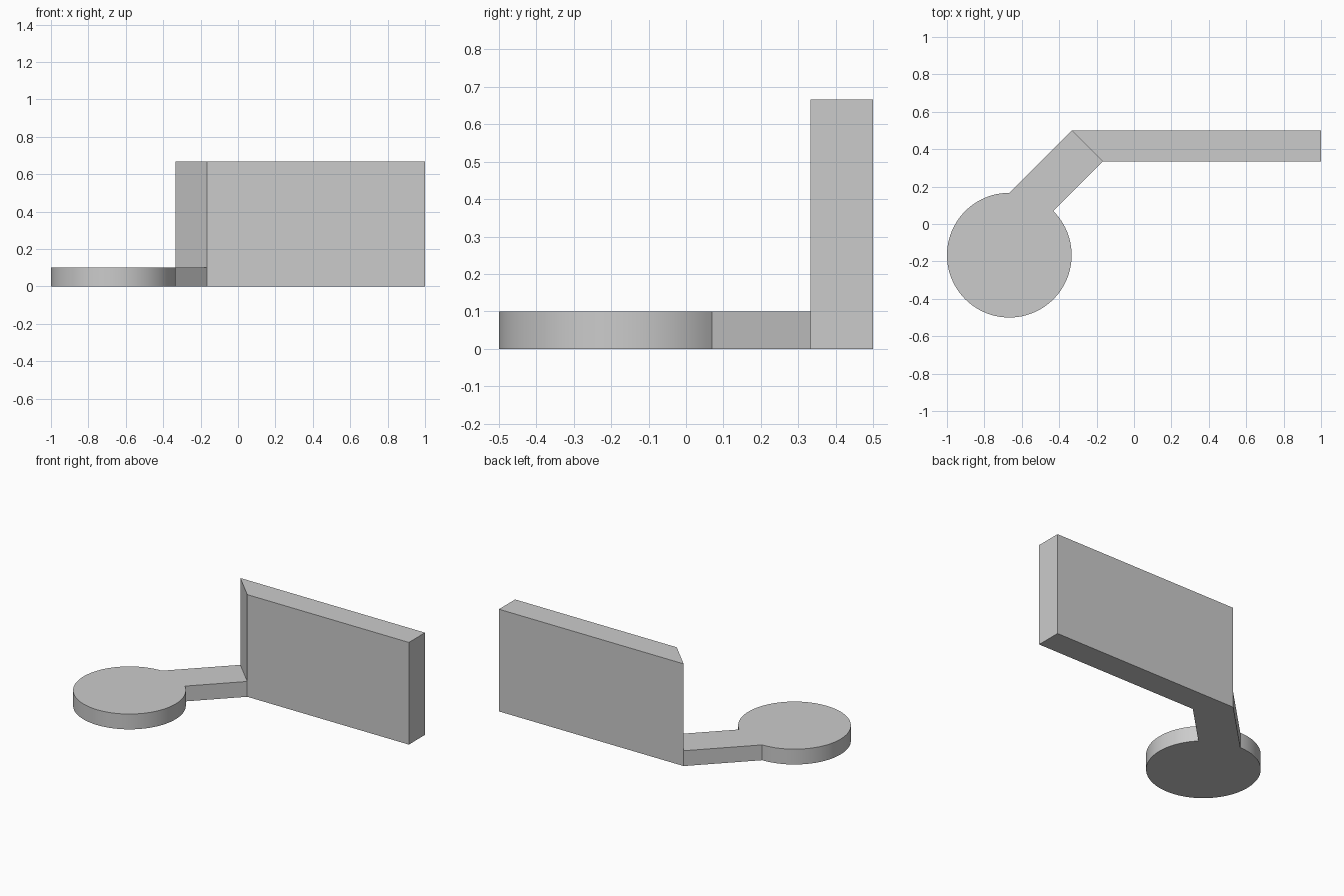
import bpy
import bmesh
from math import cos, sin, radians

cube = bpy.data.objects.get("Cube")
if cube:
    bpy.data.objects.remove(cube, do_unlink=True)

# Single plain material
grey = bpy.data.materials.new("light_grey")
grey.use_nodes = True
colour = (0.6, 0.6, 0.6, 1)
grey.diffuse_color = colour
grey.node_tree.nodes["Principled BSDF"].inputs["Base Color"].default_value = colour


def extrude_outline(name, outline, height):
    """Raise a counter-clockwise floor outline into a solid."""
    bm = bmesh.new()
    base = bm.faces.new([bm.verts.new((x, y, 0)) for x, y in outline])
    top = bmesh.ops.extrude_face_region(bm, geom=[base], use_keep_orig=True)
    verts = [g for g in top["geom"] if isinstance(g, bmesh.types.BMVert)]
    bmesh.ops.translate(bm, verts=verts, vec=(0, 0, height))
    bmesh.ops.recalc_face_normals(bm, faces=bm.faces)
    mesh = bpy.data.meshes.new(name)
    bm.to_mesh(mesh)
    bm.free()
    mesh.materials.append(grey)
    obj = bpy.data.objects.new(name, mesh)
    bpy.context.collection.objects.link(obj)
    bpy.ops.object.select_all(action="DESELECT")
    obj.select_set(True)
    bpy.context.view_layer.objects.active = obj
    bpy.ops.object.shade_smooth_by_angle(angle=radians(30))
    return obj


R = 1 / 3
mitre_back = (-R, 0.5)
mitre_front = (-R / 2, R)

# Tall wall with a mitred end
extrude_outline("wall", [mitre_back, mitre_front, (1, R), (1, 0.5)], 2 * R)

# Low round pad joined to the wall by a diagonal arm
steps = 84
arc = [radians(90 + 315 * i / steps) for i in range(steps + 1)]
pad = [(-2 * R + R * cos(a), -R / 2 + R * sin(a)) for a in arc]
extrude_outline("round_pad_and_arm", pad + [mitre_front, mitre_back], 0.1)
